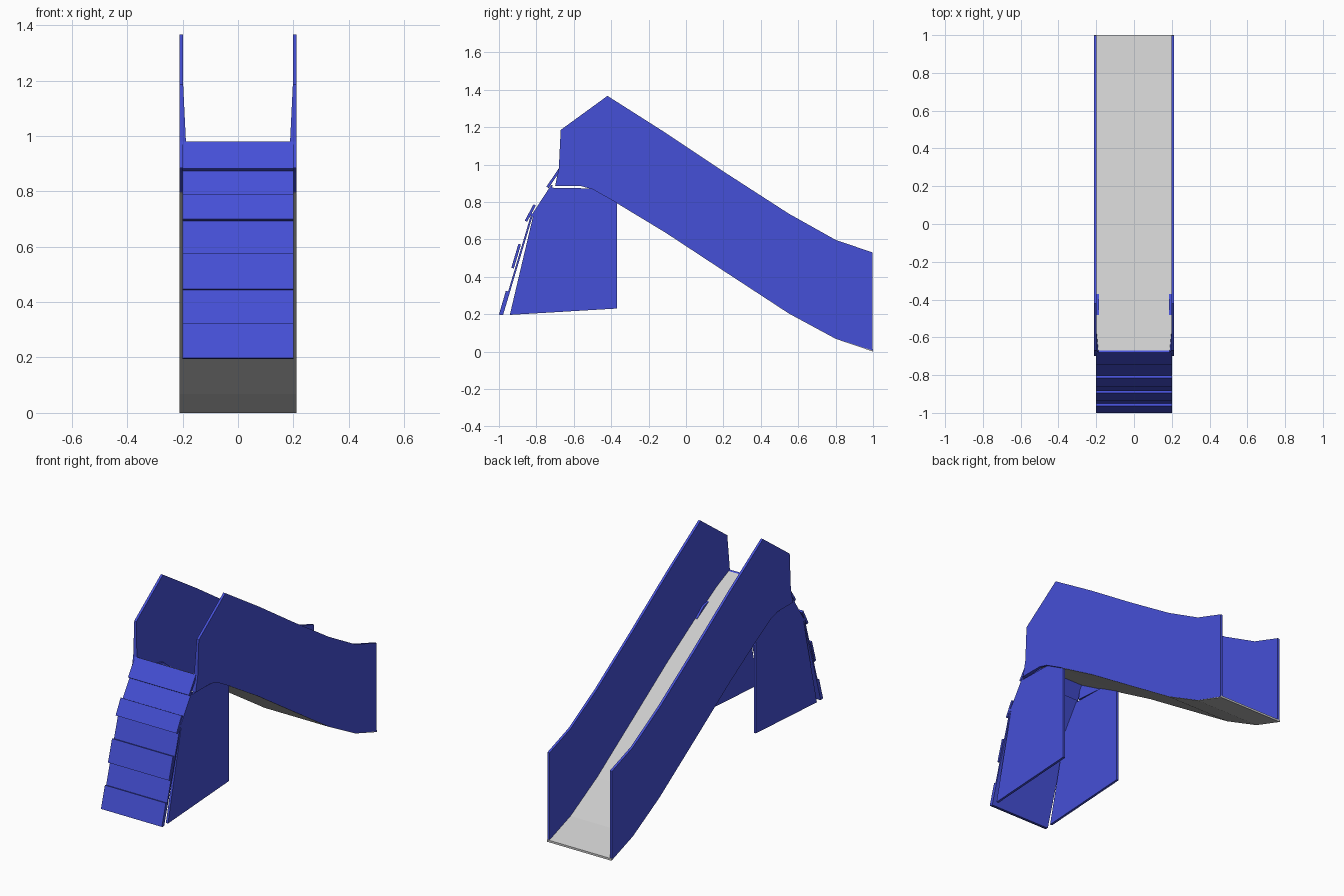
import bpy, bmesh
from mathutils import Vector

if "Cube" in bpy.data.objects:
    bpy.data.objects.remove(bpy.data.objects["Cube"])

blue = bpy.data.materials.new("blue_plastic")
blue.diffuse_color = (0.06, 0.08, 0.68, 1)
blue.use_nodes = True
blue.node_tree.nodes["Principled BSDF"].inputs["Base Color"].default_value = blue.diffuse_color


def prism(name, profile, x0, x1, mat=None, lean=None):
    """Extrude a (y, z) profile from x0 to x1; lean maps point index to an x0 offset."""
    lean = lean or {}
    bm = bmesh.new()
    a = [bm.verts.new((x0 + lean.get(i, 0), y, z)) for i, (y, z) in enumerate(profile)]
    b = [bm.verts.new((x1, y, z)) for y, z in profile]
    bm.faces.new(a)
    bm.faces.new(b[::-1])
    n = len(a)
    for i in range(n):
        j = (i + 1) % n
        bm.faces.new((a[i], b[i], b[j], a[j]))
    bmesh.ops.recalc_face_normals(bm, faces=bm.faces)
    bmesh.ops.triangulate(bm, faces=[f for f in bm.faces if len(f.verts) > 4])
    me = bpy.data.meshes.new(name)
    bm.to_mesh(me)
    bm.free()
    ob = bpy.data.objects.new(name, me)
    bpy.context.collection.objects.link(ob)
    if mat:
        me.materials.append(mat)
    return ob


def mirror(ob):
    ob.modifiers.new("mirror", 'MIRROR').use_axis[0] = True


def board(name, lo, hi, t, width, mat):
    """Flat board across the ladder, front face running from lo to hi."""
    d = (Vector(hi) - Vector(lo)).normalized()
    back = Vector((d.y, -d.x)) * t
    lo, hi = Vector(lo), Vector(hi)
    return prism(name, [tuple(p) for p in (lo, hi, hi + back, lo + back)],
                 -width, width, mat)


# Side walls, thickened inward at the lower front corner
wall = [(-0.67, 1.185), (-0.42, 1.367), (-0.11, 1.17), (0.22, 0.95), (0.55, 0.737),
        (0.80, 0.597), (0.997, 0.53), (0.997, 0.006), (0.80, 0.07), (0.55, 0.205),
        (0.22, 0.42), (-0.11, 0.637), (-0.37, 0.795), (-0.50, 0.868),
        (-0.56, 0.884), (-0.70, 0.884), (-0.68, 0.98)]
mirror(prism("side_wall", wall, 0.198, 0.212, blue, {15: -0.012, 16: -0.010}))

# Slide bed
bed = [(-0.67, 0.975), (-0.53, 0.895), (-0.37, 0.805), (-0.11, 0.648), (0.22, 0.431),
       (0.55, 0.215), (0.80, 0.08), (1.0, 0.012)]
under = [(y, z - 0.012) for y, z in reversed(bed)]
prism("slide_bed", bed[2:] + under[:-2], -0.211, 0.211)
prism("slide_bed_top", bed[:3] + under[-3:], -0.198, 0.198)

# Support panels under the platform, set just inside the walls
leg = [(-0.942, 0.196), (-0.37, 0.23), (-0.37, 0.806), (-0.43, 0.855), (-0.50, 0.872),
       (-0.72, 0.876), (-0.815, 0.735)]
mirror(prism("support_panel", leg, 0.186, 0.2, blue))

# Ladder: thin backing sheets and proud step boards
board("ladder_backing_lower", (-0.988, 0.197), (-0.826, 0.74), 0.010, 0.2, blue)
board("ladder_backing_upper", (-0.832, 0.72), (-0.72, 0.892), 0.010, 0.2, blue)
steps = [((-1.0, 0.198), (-0.963, 0.325)), ((-0.934, 0.448), (-0.896, 0.576)),
         ((-0.862, 0.70), (-0.815, 0.788)), ((-0.746, 0.882), (-0.68, 0.98))]
for i, (lo, hi) in enumerate(steps):
    board(f"step_{i + 1}", lo, hi, 0.014, 0.2, blue)
